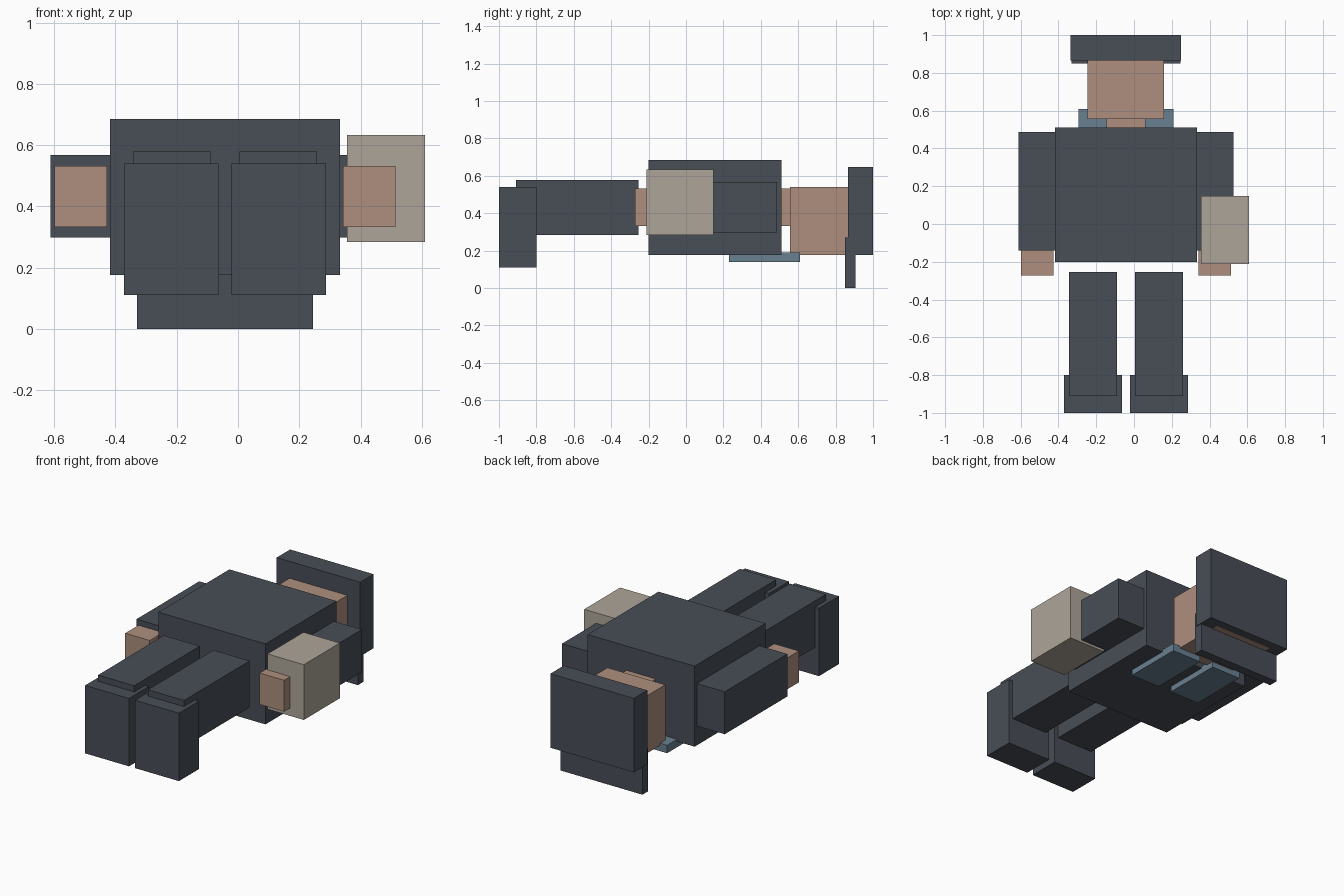
import bpy
from mathutils import Matrix, Vector

if "Cube" in bpy.data.objects:
    bpy.data.objects.remove(bpy.data.objects["Cube"], do_unlink=True)

import bmesh

CENTRE_X = -0.0425  # the body's own mirror plane


def make_material(name, colour):
    mat = bpy.data.materials.new(name)
    mat.use_nodes = True
    rgba = (*colour, 1)
    mat.diffuse_color = rgba
    mat.node_tree.nodes["Principled BSDF"].inputs["Base Color"].default_value = rgba
    return mat


slate = make_material("dark slate cloth", (0.065, 0.074, 0.093))
skin = make_material("tan skin", (0.42, 0.275, 0.209))
beige = make_material("beige", (0.418, 0.376, 0.319))
blue = make_material("steel blue", (0.141, 0.216, 0.283))


def box(name, mat, xs, ys, zs):
    """Flat sided block filling the given x, y and z ranges."""
    low, high = (Vector(corner) for corner in zip(xs, ys, zs))
    bm = bmesh.new()
    bmesh.ops.create_cube(bm, size=1, matrix=Matrix.Diagonal((*(high - low), 1)))
    mesh = bpy.data.meshes.new(name)
    bm.to_mesh(mesh)
    bm.free()
    mesh.materials.append(mat)
    obj = bpy.data.objects.new(name, mesh)
    obj.location = (low + high) / 2
    bpy.context.collection.objects.link(obj)
    return obj


def middle(name, mat, half_width, ys, zs):
    """Block centred on the body's mirror plane."""
    box(name, mat, (CENTRE_X - half_width, CENTRE_X + half_width), ys, zs)


def pair(name, mat, inner, outer, ys, zs):
    """Matching blocks on both sides of the body."""
    box("left_" + name, mat, (CENTRE_X + inner, CENTRE_X + outer), ys, zs)
    box("right_" + name, mat, (CENTRE_X - outer, CENTRE_X - inner), ys, zs)


# Torso and chest pockets, lying face down
middle("torso", slate, 0.375, (-0.2, 0.51), (0.176, 0.686))
pair("chest_flap", blue, 0.0475, 0.2525, (0.23, 0.61), (0.14, 0.19))

# Arms and hands
pair("arm", slate, 0.375, 0.57, (-0.14, 0.487), (0.298, 0.567))
pair("hand", skin, 0.385, 0.557, (-0.273, -0.14), (0.333, 0.532))

# Legs and boots
pair("leg", slate, 0.0475, 0.301, (-0.91, -0.253), (0.284, 0.579))
pair("boot", slate, 0.021, 0.329, (-1, -0.8), (0.11, 0.54))

# Neck and head; the head reaches up into the hat
middle("neck", skin, 0.1025, (0.51, 0.56), (0.333, 0.532))
middle("head", skin, 0.2025, (0.557, 0.95), (0.176, 0.54))

# Hat and its brim
middle("hat", slate, 0.2925, (0.866, 1), (0.178, 0.647))
middle("hat_brim", slate, 0.2875, (0.85, 0.907), (0, 0.27))

# Block around the left forearm
box("arm_block", beige, (0.355, 0.61), (-0.212, 0.148), (0.283, 0.633))
